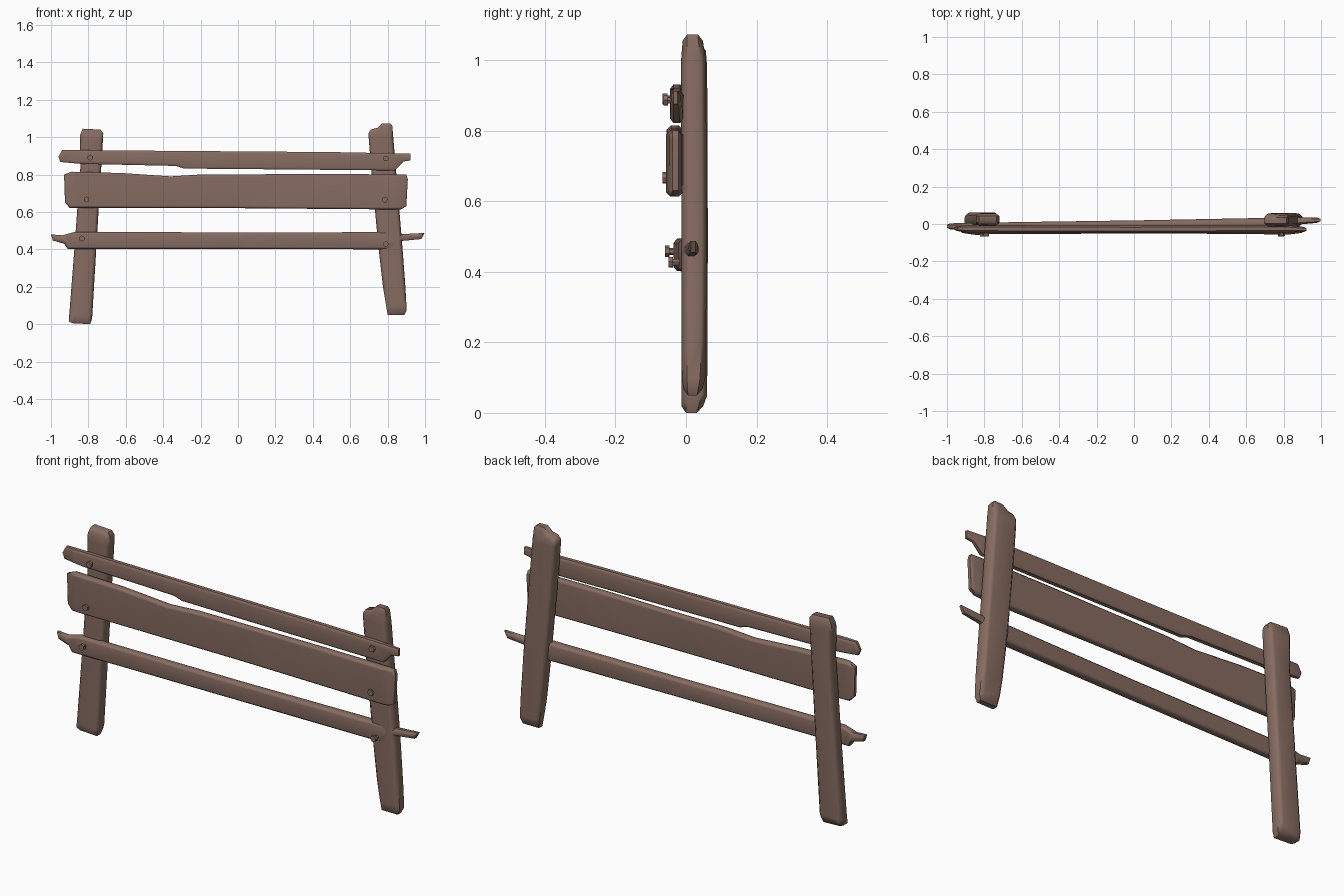
import bpy, bmesh, math
from mathutils import Vector

wood = bpy.data.materials.new("wood")
wood.diffuse_color = (0.24, 0.15, 0.12, 1)


def finish(ob):
    ob.data.materials.append(wood)
    bpy.ops.object.select_all(action='DESELECT')
    ob.select_set(True)
    bpy.context.view_layer.objects.active = ob
    bpy.ops.object.shade_smooth_by_angle(angle=math.radians(50))


def inset(pts, d):
    out, n = [], len(pts)
    for i in range(n):
        a, b, c = (Vector(pts[(i + k) % n]) for k in (-1, 0, 1))
        e, f = (b - a).normalized(), (c - b).normalized()
        n1, n2 = Vector((-e.y, e.x)), Vector((-f.y, f.x))
        out.append(b + (n1 + n2) * d / max(0.4, 1 + n1.dot(n2)))
    return out


def interp(table, t):
    """Front and back depth at position t along the timber."""
    if t <= table[0][0]:
        return table[0][1:]
    for p, q in zip(table, table[1:]):
        if t <= q[0]:
            k = (t - p[0]) / (q[0] - p[0])
            return [p[i] + (q[i] - p[i]) * k for i in (1, 2)]
    return table[-1][1:]


def timber(name, outline, depth, axis, d=0.014, c=0.25):
    """Counter-clockwise x,z outline with chamfered rims, bent to the depth table."""
    bm = bmesh.new()
    inner = inset(outline, d)
    rings = [[bm.verts.new((p[0], v, p[1])) for p in pts]
             for pts, v in ((inner, 0), (outline, c), (outline, 1 - c), (inner, 1))]
    n = len(outline)
    for r, s in zip(rings, rings[1:]):
        for i in range(n):
            j = (i + 1) % n
            bm.faces.new((r[i], r[j], s[j], s[i]))
    bm.faces.new(rings[0])
    bm.faces.new(rings[-1])
    normal = Vector((1, 0, 0)) if axis == 0 else Vector((0, 0, 1))
    for row in depth[1:-1]:
        bmesh.ops.bisect_plane(bm, geom=bm.verts[:] + bm.edges[:] + bm.faces[:],
                               plane_co=normal * row[0], plane_no=normal, dist=0.0005)
    for v in bm.verts:
        f, b = interp(depth, v.co[axis])
        v.co.y = f + (b - f) * v.co.y
    bmesh.ops.recalc_face_normals(bm, faces=bm.faces[:])
    me = bpy.data.meshes.new(name)
    bm.to_mesh(me)
    bm.free()
    ob = bpy.data.objects.new(name, me)
    bpy.context.collection.objects.link(ob)
    finish(ob)
    ob.modifiers.new("soft faces", 'WEIGHTED_NORMAL').keep_sharp = True


# Leaning posts
timber("left_post", [(-0.905, 0.015), (-0.885, 0.005), (-0.79, 0.0), (-0.78, 0.03),
                     (-0.755, 0.45), (-0.72, 1.02), (-0.735, 1.04), (-0.83, 1.045),
                     (-0.845, 1.01), (-0.842, 0.85), (-0.875, 0.4)],
       [(0, -0.012, 0.042), (0.05, -0.013, 0.06), (0.5, -0.012, 0.062),
        (0.98, -0.012, 0.06), (1.045, -0.002, 0.055)], 2, 0.018, 0.22)
timber("right_post", [(0.80, 0.05), (0.89, 0.05), (0.902, 0.075), (0.895, 0.2),
                      (0.88, 0.4), (0.825, 1.06), (0.815, 1.073), (0.77, 1.073),
                      (0.745, 1.05), (0.71, 1.04), (0.697, 1.02), (0.71, 0.85),
                      (0.75, 0.42), (0.775, 0.2)],
       [(0.05, -0.005, 0.042), (0.1, -0.012, 0.055), (0.5, -0.013, 0.06),
        (1.0, -0.014, 0.056), (1.075, -0.008, 0.045)], 2, 0.018, 0.22)

# Three cross boards
timber("top_rail", [(-0.96, 0.895), (-0.95, 0.867), (-0.84, 0.857), (-0.33, 0.846),
                    (-0.29, 0.832), (0.84, 0.822), (0.885, 0.87), (0.922, 0.875),
                    (0.922, 0.912), (0.5, 0.92), (-0.3, 0.926), (-0.94, 0.931)],
       [(-0.96, -0.036, -0.012), (-0.88, -0.046, -0.006), (0.0, -0.046, -0.008),
        (0.8, -0.046, -0.005), (0.93, -0.042, -0.018)], 0, 0.013)
timber("middle_board", [(-0.925, 0.65), (-0.90, 0.622), (0.0, 0.62), (0.87, 0.613),
                        (0.9, 0.63), (0.908, 0.775), (0.9, 0.80), (0.5, 0.803),
                        (-0.2, 0.80), (-0.36, 0.79), (-0.62, 0.808), (-0.89, 0.815),
                        (-0.93, 0.80)],
       [(-0.93, -0.046, -0.014), (-0.87, -0.055, -0.008), (0.15, -0.05, -0.012),
        (0.83, -0.056, -0.008), (0.91, -0.046, -0.014)], 0, 0.012)
timber("bottom_rail", [(-1.0, 0.48), (-0.99, 0.447), (-0.93, 0.43), (-0.91, 0.402),
                       (0.0, 0.402), (0.82, 0.40), (0.85, 0.41), (0.875, 0.445),
                       (0.98, 0.455), (0.998, 0.488), (0.86, 0.48), (0.8, 0.492),
                       (0.0, 0.49), (-0.87, 0.494), (-0.94, 0.475)],
       [(-1.0, -0.027, 0.003), (-0.9, -0.036, 0.006), (0.05, -0.029, 0.02),
        (0.78, -0.022, 0.034), (0.89, -0.002, 0.036), (1.0, 0.008, 0.034)], 0, 0.012)

# Hexagonal nails: wide head on a thin shank
for i, (x, z, y) in enumerate([(-0.79, 0.89, -0.066), (0.79, 0.886, -0.064),
                               (-0.81, 0.667, -0.066), (0.785, 0.665, -0.066),
                               (-0.835, 0.458, -0.06), (0.79, 0.427, -0.05)]):
    for part, r, y0, y1 in (("head", 0.016, y, y + 0.013),
                            ("shank", 0.010, y + 0.01, y + 0.05)):
        bpy.ops.mesh.primitive_cylinder_add(
            vertices=6, radius=r, depth=y1 - y0, location=(x, (y0 + y1) / 2, z),
            rotation=(math.pi / 2, 0.5 * i, 0))
        ob = bpy.context.object
        ob.name = f"nail_{part}_{i + 1}"
        finish(ob)
